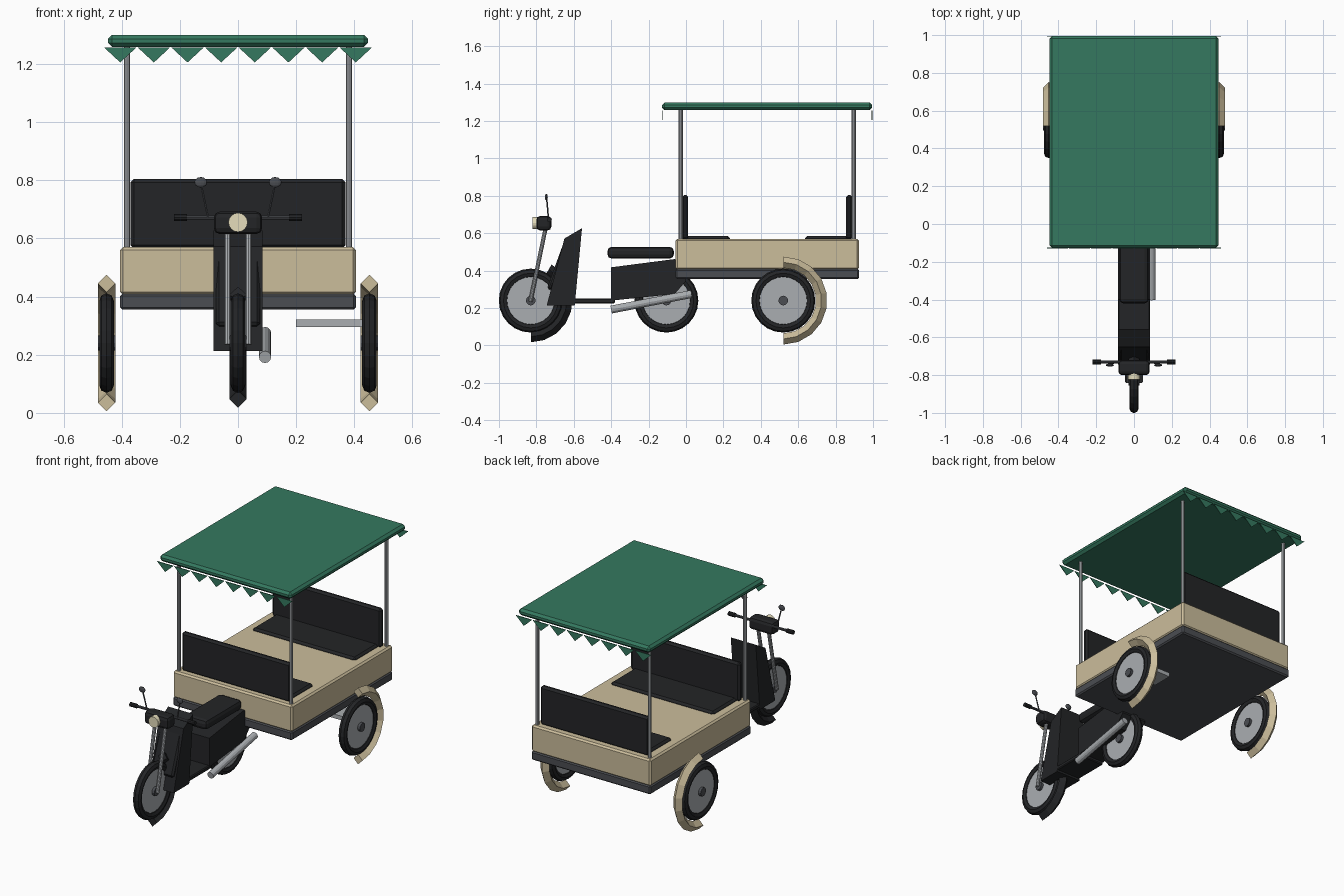
import bpy, bmesh, math
from mathutils import Vector, Matrix

if "Cube" in bpy.data.objects:
    bpy.data.objects.remove(bpy.data.objects["Cube"])


def material(name, rgb):
    m = bpy.data.materials.new(name)
    m.diffuse_color = (*rgb, 1)
    m.use_nodes = True
    m.node_tree.nodes["Principled BSDF"].inputs["Base Color"].default_value = m.diffuse_color
    return m


BLACK = material("black", (0.017, 0.018, 0.02))
SLATE = material("slate", (0.07, 0.075, 0.085))
BEIGE = material("beige", (0.60, 0.51, 0.33))
GREEN = material("green", (0.035, 0.19, 0.115))
STEEL = material("steel", (0.40, 0.42, 0.44))
CREAM = material("cream", (0.78, 0.72, 0.50))


def finish(name, bm, mat):
    bmesh.ops.recalc_face_normals(bm, faces=bm.faces)
    me = bpy.data.meshes.new(name)
    bm.to_mesh(me)
    bm.free()
    me.materials.append(mat)
    ob = bpy.data.objects.new(name, me)
    bpy.context.collection.objects.link(ob)
    return ob


def box(name, x, y, z, mat, bevel=0.0, segments=1, tilt=0.0):
    """Box from (min, max) ranges, tilted about its own x axis."""
    bm = bmesh.new()
    size = [r[1] - r[0] for r in (x, y, z)]
    mid = Vector([sum(r) / 2 for r in (x, y, z)])
    bmesh.ops.create_cube(bm, size=1)
    bmesh.ops.scale(bm, vec=size, verts=bm.verts)
    if bevel:
        bmesh.ops.bevel(bm, geom=bm.edges[:], offset=bevel, segments=segments,
                        profile=0.5, affect='EDGES')
    bmesh.ops.transform(bm, matrix=Matrix.Translation(mid) @ Matrix.Rotation(tilt, 4, 'X'),
                        verts=bm.verts)
    return finish(name, bm, mat)


def rod(name, a, b, r, mat, sides=10):
    a, b = Vector(a), Vector(b)
    bm = bmesh.new()
    rot = Vector((0, 0, 1)).rotation_difference(b - a).to_matrix().to_4x4()
    bmesh.ops.create_cone(bm, cap_ends=True, segments=sides, radius1=r, radius2=r,
                          depth=(b - a).length,
                          matrix=Matrix.Translation((a + b) / 2) @ rot)
    return finish(name, bm, mat)


def prism(name, outline, half, mat, bevel=0.0):
    """Side outline in (y, z), extruded across x."""
    bm = bmesh.new()
    face = bm.faces.new([bm.verts.new((-half, y, z)) for y, z in outline])
    ext = bmesh.ops.extrude_face_region(bm, geom=[face])
    bmesh.ops.translate(bm, vec=(2 * half, 0, 0),
                        verts=[v for v in ext['geom'] if isinstance(v, bmesh.types.BMVert)])
    if bevel:
        bmesh.ops.bevel(bm, geom=bm.edges[:], offset=bevel, segments=1,
                        profile=0.5, affect='EDGES')
    return finish(name, bm, mat)


def ring(name, c, major, minor, mat, start=0, end=360, steps=24, sides=8):
    """Torus, or a capped arc of one, around the x axis; angle 0 points back."""
    bm = bmesh.new()
    full = end - start == 360
    loops = []
    for i in range(steps if full else steps + 1):
        t = math.radians(start + (end - start) * i / steps)
        loop = []
        for j in range(sides):
            p = 2 * math.pi * j / sides
            r = major + minor * math.cos(p)
            loop.append(bm.verts.new((c[0] + minor * math.sin(p),
                                      c[1] + r * math.cos(t), c[2] + r * math.sin(t))))
        loops.append(loop)
    for a, b in zip(loops, loops[1:] + loops[:1] if full else loops[1:]):
        for j in range(sides):
            k = (j + 1) % sides
            bm.faces.new((a[j], a[k], b[k], b[j]))
    if not full:
        bm.faces.new(loops[0])
        bm.faces.new(loops[-1])
    return finish(name, bm, mat)


def wheel(name, x, y, z=0.24):
    ring(name + "_tyre", (x, y, z), 0.146, 0.025, BLACK)
    rod(name + "_disc", (x - 0.014, y, z), (x + 0.014, y, z), 0.13, STEEL, 24)
    rod(name + "_hub", (x - 0.03, y, z), (x + 0.03, y, z), 0.026, SLATE, 12)


# wheels and mudguards
wheel("front_wheel", 0, -0.83)
wheel("drive_wheel", 0, -0.105)
ring("front_mudguard", (0, -0.83, 0.24), 0.193, 0.03, BLACK, -90, 60, 8, 4)
for s, side in ((-1, "left"), (1, "right")):
    wheel(side + "_cart_wheel", s * 0.452, 0.52)
    ring(side + "_mudguard", (s * 0.452, 0.52, 0.24), 0.205, 0.03, BEIGE, -90, 90, 9, 4)

# cart body, chassis and side step
box("chassis", (-0.405, 0.405), (-0.055, 0.925), (0.355, 0.41), SLATE, 0.008)
box("cart_body", (-0.405, 0.405), (-0.055, 0.925), (0.405, 0.57), BEIGE, 0.01)
box("side_step", (0.2, 0.435), (0.43, 0.56), (0.296, 0.321), STEEL)

# passenger benches
box("front_bench", (-0.35, 0.35), (0.0, 0.235), (0.555, 0.585), BLACK, 0.012)
box("rear_bench", (-0.35, 0.35), (0.635, 0.87), (0.555, 0.585), BLACK, 0.012)
box("front_backrest", (-0.37, 0.37), (-0.022, 0.012), (0.565, 0.805), BLACK, 0.012)
box("rear_backrest", (-0.37, 0.37), (0.855, 0.889), (0.565, 0.805), BLACK, 0.012)

# canopy with posts and pennant fringe
box("canopy", (-0.447, 0.447), (-0.128, 0.995), (1.258, 1.30), GREEN, 0.014)
for x in (-0.382, 0.382):
    for y in (-0.028, 0.897):
        rod("canopy_post", (x, y, 0.56), (x, y, 1.27), 0.011, STEEL)
for end, y in (("front", -0.127), ("rear", 0.994)):
    bm = bmesh.new()
    for i in range(8):
        x = (i - 3.5) * 0.1157
        tri = [(x - 0.055, 1.256), (x + 0.055, 1.256), (x, 1.205)]
        a = [bm.verts.new((px, y - 0.002, pz)) for px, pz in tri]
        b = [bm.verts.new((px, y + 0.002, pz)) for px, pz in tri]
        bm.faces.new(a)
        bm.faces.new(b)
        for j in range(3):
            k = (j + 1) % 3
            bm.faces.new((a[j], a[k], b[k], b[j]))
    finish(end + "_fringe", bm, GREEN)

# scooter body
prism("engine_cover", [(-0.40, 0.24), (-0.40, 0.418), (-0.06, 0.462), (0.0, 0.40),
                       (0.0, 0.345), (-0.06, 0.275)], 0.085, BLACK)
box("footboard", (-0.085, 0.085), (-0.62, -0.38), (0.225, 0.25), BLACK, 0.005)
prism("leg_shield", [(-0.745, 0.213), (-0.65, 0.572), (-0.556, 0.627), (-0.595, 0.213)],
      0.085, BLACK)
box("shield_panel", (-0.075, 0.075), (-0.697, -0.669), (0.29, 0.57), BLACK, 0.01,
    tilt=-math.radians(20))
box("rider_seat", (-0.078, 0.078), (-0.42, -0.065), (0.465, 0.527), BLACK, 0.022, 2)
rod("exhaust", (0.093, -0.40, 0.192), (0.093, 0.03, 0.275), 0.021, STEEL, 12)

# steering
box("steering_head", (-0.083, 0.083), (-0.80, -0.72), (0.615, 0.692), BLACK, 0.02, 2)
rod("headlight", (0, -0.822, 0.655), (0, -0.79, 0.655), 0.033, CREAM, 16)
rod("handlebar", (-0.18, -0.73, 0.672), (0.18, -0.73, 0.672), 0.008, SLATE)
for s in (-1, 1):
    rod("fork_leg", (s * 0.036, -0.832, 0.235), (s * 0.036, -0.75, 0.63), 0.011, STEEL)
    rod("grip", (s * 0.175, -0.73, 0.672), (s * 0.22, -0.73, 0.672), 0.013, BLACK)
    rod("mirror_stem", (s * 0.103, -0.735, 0.672), (s * 0.128, -0.745, 0.79), 0.004, SLATE, 6)
    bm = bmesh.new()
    bmesh.ops.create_uvsphere(bm, u_segments=12, v_segments=6, radius=1)
    bmesh.ops.scale(bm, vec=(0.022, 0.008, 0.018), verts=bm.verts)
    bmesh.ops.translate(bm, vec=(s * 0.128, -0.747, 0.793), verts=bm.verts)
    finish("mirror", bm, SLATE)
